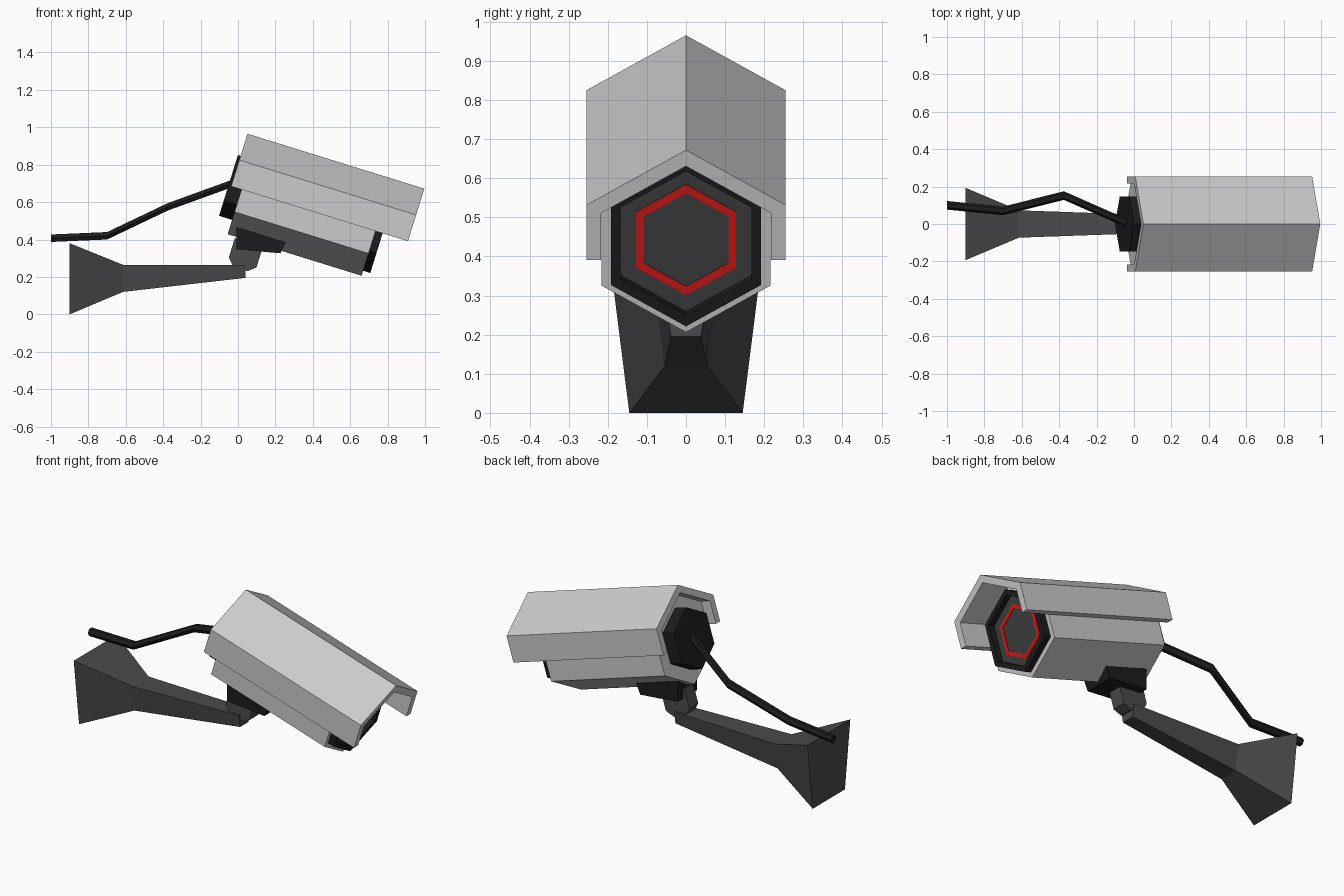
import bpy
from math import sin, cos, pi, radians

if "Cube" in bpy.data.objects:
    bpy.data.objects.remove(bpy.data.objects["Cube"])

TILT = radians(17.25)   # downward tilt of the camera head
AXIS = 0.643            # height of the head's centre line in the tilted frame


def material(name, rgb):
    m = bpy.data.materials.new(name)
    m.diffuse_color = (*rgb, 1)
    m.use_nodes = True
    m.node_tree.nodes["Principled BSDF"].inputs["Base Color"].default_value = m.diffuse_color
    return m


BLACK = material("black", (0.012, 0.012, 0.012))
DARK = material("dark_grey", (0.07, 0.07, 0.07))
GLASS = material("lens_grey", (0.05, 0.05, 0.05))
RED = material("red", (0.65, 0.01, 0.01))


def make(name, verts, faces, mat=None, tilted=True):
    me = bpy.data.meshes.new(name)
    me.from_pydata(verts, [], faces)
    ob = bpy.data.objects.new(name, me)
    bpy.context.collection.objects.link(ob)
    if tilted:
        ob.rotation_euler.y = TILT
    if mat:
        me.materials.append(mat)
    return ob


def loft(name, sections, mat=None, tilted=True):
    """Skin matching closed cross-sections and cap both ends."""
    n, k = len(sections[0]), len(sections)
    faces = [(s * n + i, s * n + (i + 1) % n, (s + 1) * n + (i + 1) % n, (s + 1) * n + i)
             for s in range(k - 1) for i in range(n)]
    faces += [tuple(reversed(range(n))), tuple(range((k - 1) * n, k * n))]
    return make(name, [v for sec in sections for v in sec], faces, mat, tilted)


def hexagon(r, x):
    return [(x, r * sin(i * pi / 3), AXIS + r * cos(i * pi / 3)) for i in range(6)][::-1]


def hex_prism(name, r, x0, x1, mat=None):
    return loft(name, [hexagon(r, x0), hexagon(r, x1)], mat)


def hex_ring(name, r_out, r_in, x0, x1, mat):
    loops = [hexagon(r_out, x0), hexagon(r_out, x1), hexagon(r_in, x1), hexagon(r_in, x0)]
    faces = [(s * 6 + i, s * 6 + (i + 1) % 6, (s + 1) % 4 * 6 + (i + 1) % 6, (s + 1) % 4 * 6 + i)
             for s in range(4) for i in range(6)]
    return make(name, [v for l in loops for v in l], faces, mat)


def side_block(name, profile, half, mat):
    """Extrude an x/z side profile across y."""
    return loft(name, [[(x, y, z) for x, z in profile] for y in (half, -half)], mat)


# camera head
hex_prism("camera_body", 0.25, -0.18, 0.57)
hex_prism("rear_cap", 0.17, -0.253, -0.175, BLACK)
hex_ring("front_bezel", 0.222, 0.193, 0.565, 0.61, BLACK)
hex_prism("lens_plate", 0.194, 0.56, 0.574, GLASS)
hex_ring("red_light_ring", 0.148, 0.125, 0.57, 0.577, RED)

# sun hood: upper half of a larger hexagon shell, open underneath
arc = [-pi / 2, -pi / 3, 0, pi / 3, pi / 2]
R, r = 0.294, 0.251


def hood_half(rad):
    w, h = rad * cos(pi / 6), rad / 2
    return [(-w, AXIS), (-w, AXIS + h), (0, AXIS + rad), (w, AXIS + h), (w, AXIS)]


outer, inner = hood_half(R), hood_half(r)
verts = [(x, y, z) for x in (-0.238, 0.752) for y, z in outer + inner]
faces = []
for i in range(4):
    faces += [(i, i + 10, i + 11, i + 1),              # outside
              (i + 5, i + 6, i + 16, i + 15),          # inside
              (i, i + 1, i + 6, i + 5),                # rear rim
              (i + 10, i + 15, i + 16, i + 11)]        # front rim
faces += [(0, 5, 15, 10), (4, 14, 19, 9)]              # lower edges
make("sun_hood", verts, faces)

# swivel mount below the body
side_block("mount_block", [(-0.147, 0.442), (0.128, 0.442), (0.12, 0.379), (-0.111, 0.33)],
           0.087, BLACK)
side_block("swivel_knuckle", [(-0.137, 0.385), (0.02, 0.385), (0.02, 0.268), (-0.02, 0.236),
                              (-0.10, 0.236), (-0.137, 0.275)], 0.04, DARK)

# wall bracket: x, bottom z, top z, bottom half width, top half width
stations = [(-0.9, 0.0, 0.38, 0.145, 0.193),
            (-0.615, 0.12, 0.265, 0.055, 0.073),
            (0.04, 0.195, 0.265, 0.038, 0.05)]
loft("wall_bracket", [[(x, -b, z0), (x, -t, z1), (x, t, z1), (x, b, z0)][::-1]
                      for x, z0, z1, b, t in stations], DARK, tilted=False)

# cable from the rear cap to the wall
path = [(-1.0, 0.10, 0.407), (-0.7, 0.07, 0.42), (-0.375, 0.152, 0.575), (-0.03, 0.0, 0.70)]
rc = 0.023
loft("cable", [[(x, y + rc * cos(i * pi / 3), z + rc * sin(i * pi / 3)) for i in range(6)]
               for x, y, z in path], BLACK, tilted=False)
